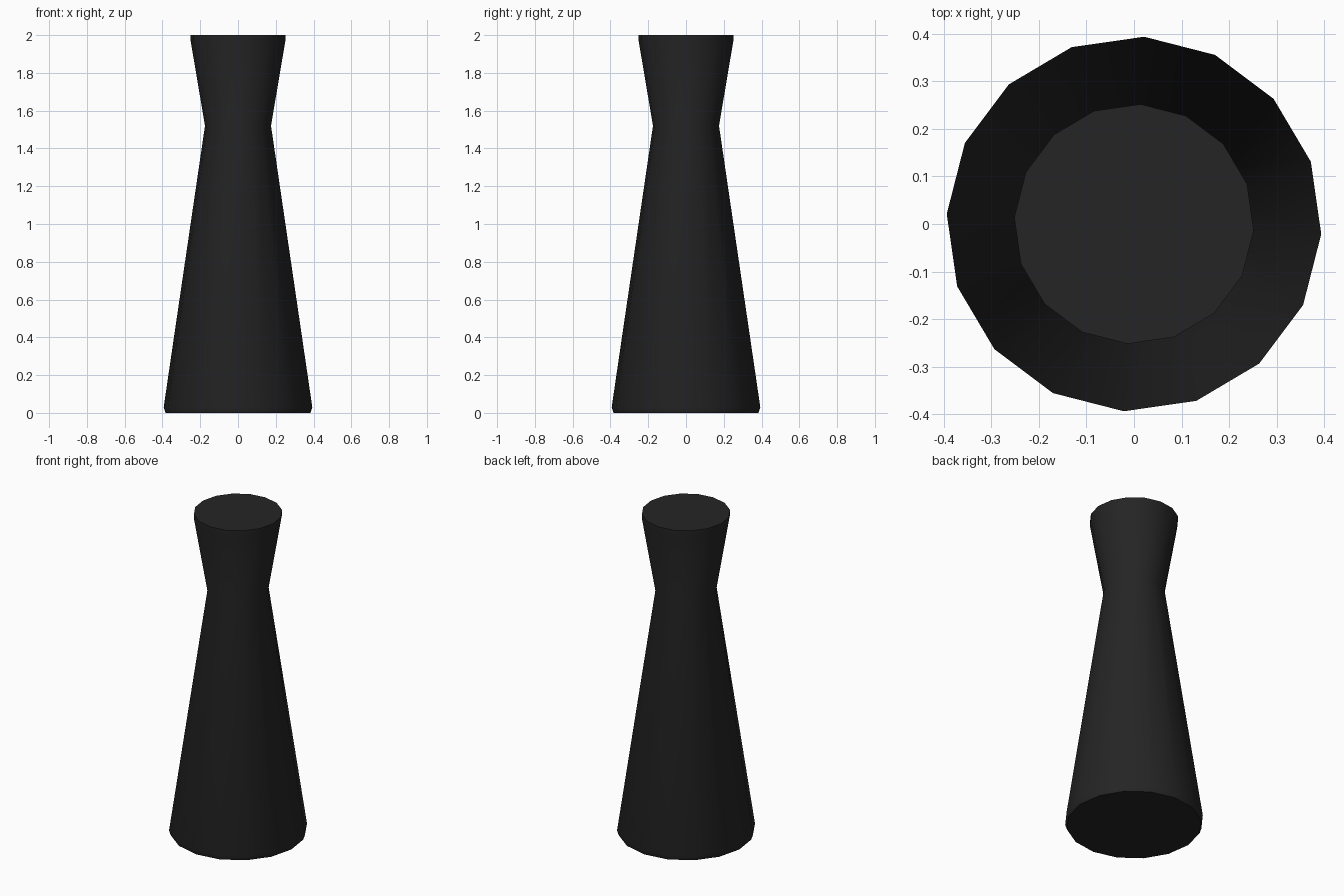
import bpy, bmesh, math

if "Cube" in bpy.data.objects:
    bpy.data.objects.remove(bpy.data.objects["Cube"])

SIDES = 16
TURN = math.radians(-3.1)
# (radius, height) from the foot up: chamfered foot, waist, flared head, thin rim
PROFILE = [(0.384, 0.0), (0.394, 0.03), (0.175, 1.52), (0.252, 1.975), (0.252, 2.0)]

black = bpy.data.materials.new("matte black")
black.diffuse_color = (0.018, 0.018, 0.018, 1)
black.use_nodes = True
black.node_tree.nodes["Principled BSDF"].inputs["Base Color"].default_value = black.diffuse_color

# Lathed body with closed foot and top
bm = bmesh.new()
rings = []
for r, z in PROFILE:
    angles = [TURN + math.tau * i / SIDES for i in range(SIDES)]
    rings.append([bm.verts.new((r * math.cos(a), r * math.sin(a), z)) for a in angles])
for low, high in zip(rings, rings[1:]):
    for i in range(SIDES):
        j = (i + 1) % SIDES
        bm.faces.new((low[i], low[j], high[j], high[i]))
bm.faces.new(rings[0][::-1])
bm.faces.new(rings[-1])

mesh = bpy.data.meshes.new("tapered_body")
bm.to_mesh(mesh)
bm.free()
mesh.materials.append(black)
body = bpy.data.objects.new("tapered_body", mesh)
bpy.context.collection.objects.link(body)

# Smooth sides, crisp top and foot edges
bpy.context.view_layer.objects.active = body
body.select_set(True)
bpy.ops.object.shade_smooth_by_angle(angle=math.radians(40))
